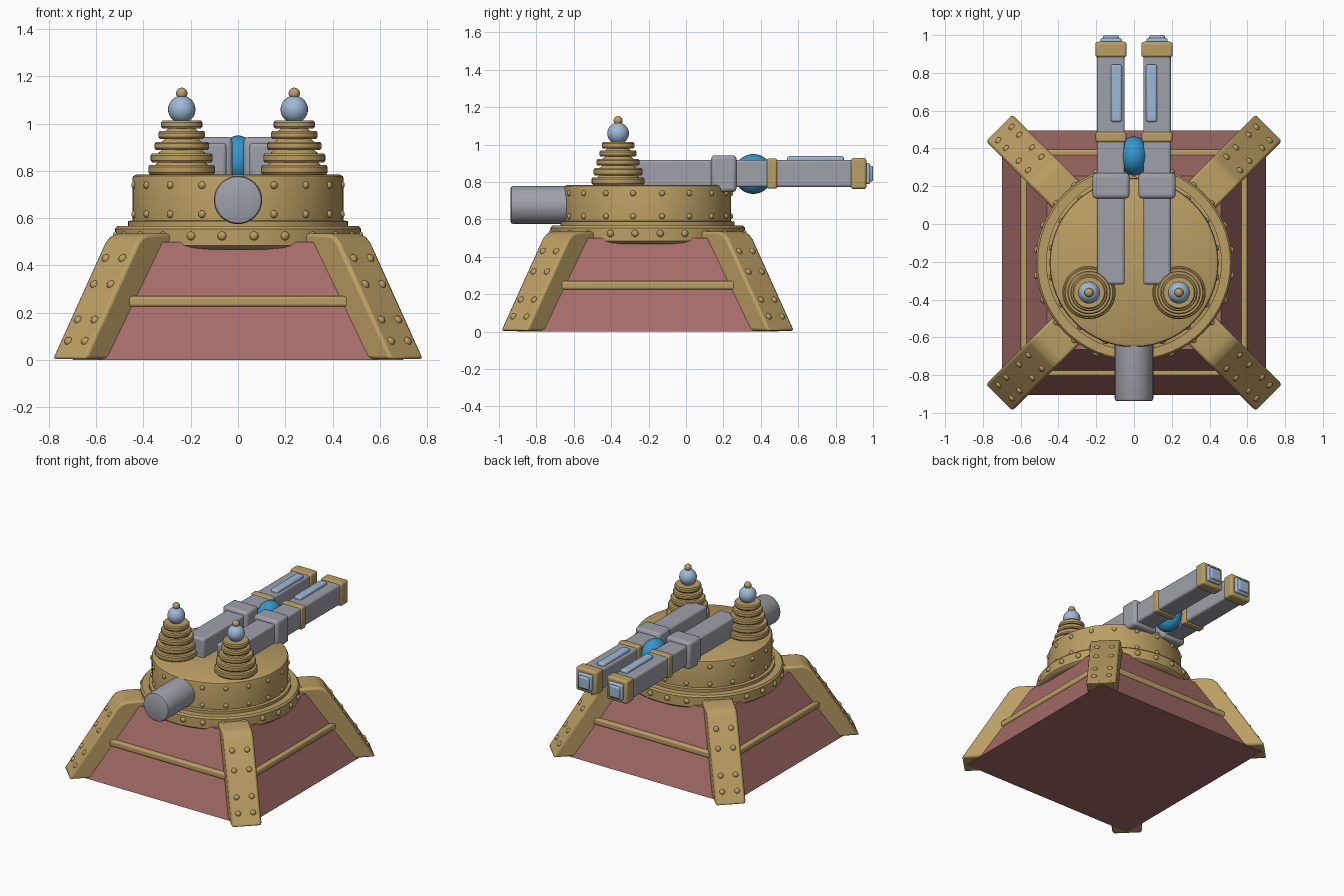
import bpy, bmesh, math
from mathutils import Matrix, Vector

if "Cube" in bpy.data.objects:
    bpy.data.objects.remove(bpy.data.objects["Cube"])

CY = -0.205  # y of the base and turret centre


def material(name, rgb):
    m = bpy.data.materials.new(name)
    m.diffuse_color = (*rgb, 1)
    m.use_nodes = True
    m.node_tree.nodes["Principled BSDF"].inputs["Base Color"].default_value = m.diffuse_color
    return m


BRASS = material("brass", (0.50, 0.345, 0.125))
RED = material("dull red", (0.376, 0.15, 0.138))
STEEL = material("steel grey", (0.34, 0.355, 0.40))
PALE = material("pale blue", (0.34, 0.485, 0.68))
BLUE = material("bright blue", (0.032, 0.31, 0.62))


def finish(name, bm, mat, bevel=0.0, segments=3):
    bmesh.ops.recalc_face_normals(bm, faces=bm.faces)
    me = bpy.data.meshes.new(name)
    bm.to_mesh(me)
    bm.free()
    ob = bpy.data.objects.new(name, me)
    bpy.context.collection.objects.link(ob)
    me.materials.append(mat)
    if bevel:
        b = ob.modifiers.new("bevel", 'BEVEL')
        b.width, b.segments = bevel, segments
        b.limit_method, b.angle_limit = 'ANGLE', math.radians(30)
    bpy.ops.object.select_all(action='DESELECT')
    ob.select_set(True)
    bpy.context.view_layer.objects.active = ob
    bpy.ops.object.shade_smooth_by_angle(angle=math.radians(35))
    return ob


def box(name, lo, hi, mat, bevel=0.0):
    lo, hi = Vector(lo), Vector(hi)
    bm = bmesh.new()
    m = Matrix.Translation((lo + hi) / 2) @ Matrix.Diagonal((*(hi - lo), 1))
    bmesh.ops.create_cube(bm, size=1, matrix=m)
    return finish(name, bm, mat, bevel)


def ball(name, loc, radii, mat):
    bm = bmesh.new()
    m = Matrix.Translation(loc) @ Matrix.Diagonal((*radii, 1))
    bmesh.ops.create_uvsphere(bm, u_segments=28, v_segments=16, radius=1, matrix=m)
    return finish(name, bm, mat)


def lathe(name, profile, mat, matrix, steps=48):
    # profile of (radius, height) points spun about the local z axis
    bm = bmesh.new()
    pts = [(0, profile[0][1])] + profile + [(0, profile[-1][1])]
    vs = [bm.verts.new((r, 0, z)) for r, z in pts]
    es = [bm.edges.new(p) for p in zip(vs, vs[1:])]
    bmesh.ops.spin(bm, geom=vs + es, cent=(0, 0, 0), axis=(0, 0, 1),
                   angle=math.tau, steps=steps, use_merge=True)
    bmesh.ops.remove_doubles(bm, verts=bm.verts, dist=1e-5)
    bmesh.ops.transform(bm, matrix=matrix, verts=bm.verts)
    return finish(name, bm, mat)


def rivets(name, spots, size):
    # flattened studs at (position, normal)
    bm = bmesh.new()
    for p, n in spots:
        m = (Matrix.Translation(p) @ Vector(n).to_track_quat('Z', 'Y').to_matrix().to_4x4()
             @ Matrix.Diagonal((size, size, size * 0.75, 1)))
        bmesh.ops.create_uvsphere(bm, u_segments=12, v_segments=8, radius=1, matrix=m)
    return finish(name, bm, BRASS)


centre = Matrix.Translation((0, CY, 0))

# Sloped base
bm = bmesh.new()
bmesh.ops.create_cone(bm, cap_ends=True, segments=4, radius1=0.70 * math.sqrt(2),
                      radius2=0.46 * math.sqrt(2), depth=0.5,
                      matrix=Matrix.Translation((0, CY, 0.25)) @ Matrix.Rotation(math.pi / 4, 4, 'Z'))
finish("base", bm, RED)

# Corner legs and rails on all four sides
leg_profile = [(1.015, 0.004), (0.70, 0.497), (0.672, 0.523), (0.63, 0.535),
               (0.44, 0.535), (0.44, 0.44), (0.56, 0.42), (0.85, 0.004)]
slope = Vector((0.493, 0, 0.315)).normalized()
for i in range(4):
    turn = centre @ Matrix.Rotation(math.pi / 4 + i * math.pi / 2, 4, 'Z')
    bm = bmesh.new()
    face = bm.faces.new([bm.verts.new((r, -0.1, z)) for r, z in leg_profile])
    ext = bmesh.ops.extrude_face_region(bm, geom=[face])
    bmesh.ops.translate(bm, vec=(0, 0.2, 0),
                        verts=[v for v in ext['geom'] if isinstance(v, bmesh.types.BMVert)])
    bmesh.ops.transform(bm, matrix=turn, verts=bm.verts)
    finish("leg", bm, BRASS, 0.014, 2)
    spots = [(turn @ Vector((1.015 - 0.639 * z, s * 0.05, z)), turn.to_3x3() @ slope)
             for z in (0.08, 0.17, 0.32, 0.43) for s in (-1, 1)]
    rivets("leg_rivets", spots, 0.019)
    rail = box("rail", (-0.47, -0.60, 0.225), (0.47, -0.555, 0.27), BRASS, 0.012)
    rail.matrix_world = centre @ Matrix.Rotation(i * math.pi / 2, 4, 'Z')

# Turret ring and drum
lathe("turret_ring", [(0.49, 0.468), (0.51, 0.475), (0.52, 0.485), (0.52, 0.555),
                      (0.51, 0.567), (0.465, 0.567), (0.465, 0.588), (0.44, 0.592)],
      BRASS, centre, 64)
lathe("turret_drum", [(0.445, 0.58), (0.447, 0.765), (0.443, 0.778), (0.43, 0.785)],
      BRASS, centre, 64)


def circle_spots(count, radius, z, offset):
    out = []
    for k in range(count):
        a = -math.pi / 2 + (k + offset) * math.tau / count
        n = Vector((math.cos(a), math.sin(a), 0))
        out.append((n * radius + Vector((0, CY, z)), n))
    return out


rivets("ring_rivets", circle_spots(24, 0.52, 0.525, 0.5), 0.019)
rivets("drum_rivets", circle_spots(18, 0.446, 0.74, 0) + circle_spots(18, 0.446, 0.617, 0), 0.016)

# Front canister lying along y
lathe("front_canister", [(0.09, 0), (0.098, 0.004), (0.102, 0.014), (0.102, 0.36)], STEEL,
      Matrix.Translation((0, -0.938, 0.677)) @ Matrix.Rotation(-math.pi / 2, 4, 'X'))

# Ridged coils with ball tips: (radius, bottom, top) of each ridge
ridges = [(0.141, 0.785, 0.825), (0.131, 0.836, 0.874), (0.115, 0.888, 0.923),
          (0.099, 0.936, 0.969), (0.087, 0.979, 1.013)]
coil = []
for r, a, b in ridges:
    coil += [(r - 0.03, a), (r - 0.006, a), (r, a + 0.008), (r, b - 0.008),
             (r - 0.006, b), (r - 0.03, b)]

for s in (-1, 1):
    x, y = s * 0.238, -0.363
    lathe("coil", coil, BRASS, Matrix.Translation((x, y, 0)), 40)
    ball("coil_ball", (x, y, 1.06), (0.058,) * 3, PALE)
    ball("coil_tip", (x, y, 1.128), (0.024,) * 3, BRASS)

    # Twin barrels with collars, bands, muzzle plates and top lights
    def part(name, half, y0, y1, mat, bevel):
        box(name, (s * 0.122 - half, y0, 0.845 - half), (s * 0.122 + half, y1, 0.845 + half),
            mat, bevel)

    part("barrel", 0.073, -0.32, 0.95, STEEL, 0.014)
    part("barrel_collar", 0.098, 0.135, 0.27, STEEL, 0.02)
    part("barrel_band", 0.081, 0.433, 0.488, BRASS, 0.012)
    part("muzzle_band", 0.083, 0.882, 0.965, BRASS, 0.014)
    part("muzzle_plate", 0.056, 0.94, 0.985, PALE, 0.01)
    part("muzzle_core", 0.042, 0.95, 1.0, PALE, 0.01)
    box("barrel_light", (s * 0.093 - 0.029, 0.54, 0.89), (s * 0.093 + 0.029, 0.845, 0.938),
        PALE, 0.012)

# Energy core between the barrels
ball("energy_core", (0, 0.36, 0.843), (0.08, 0.104, 0.107), BLUE)
